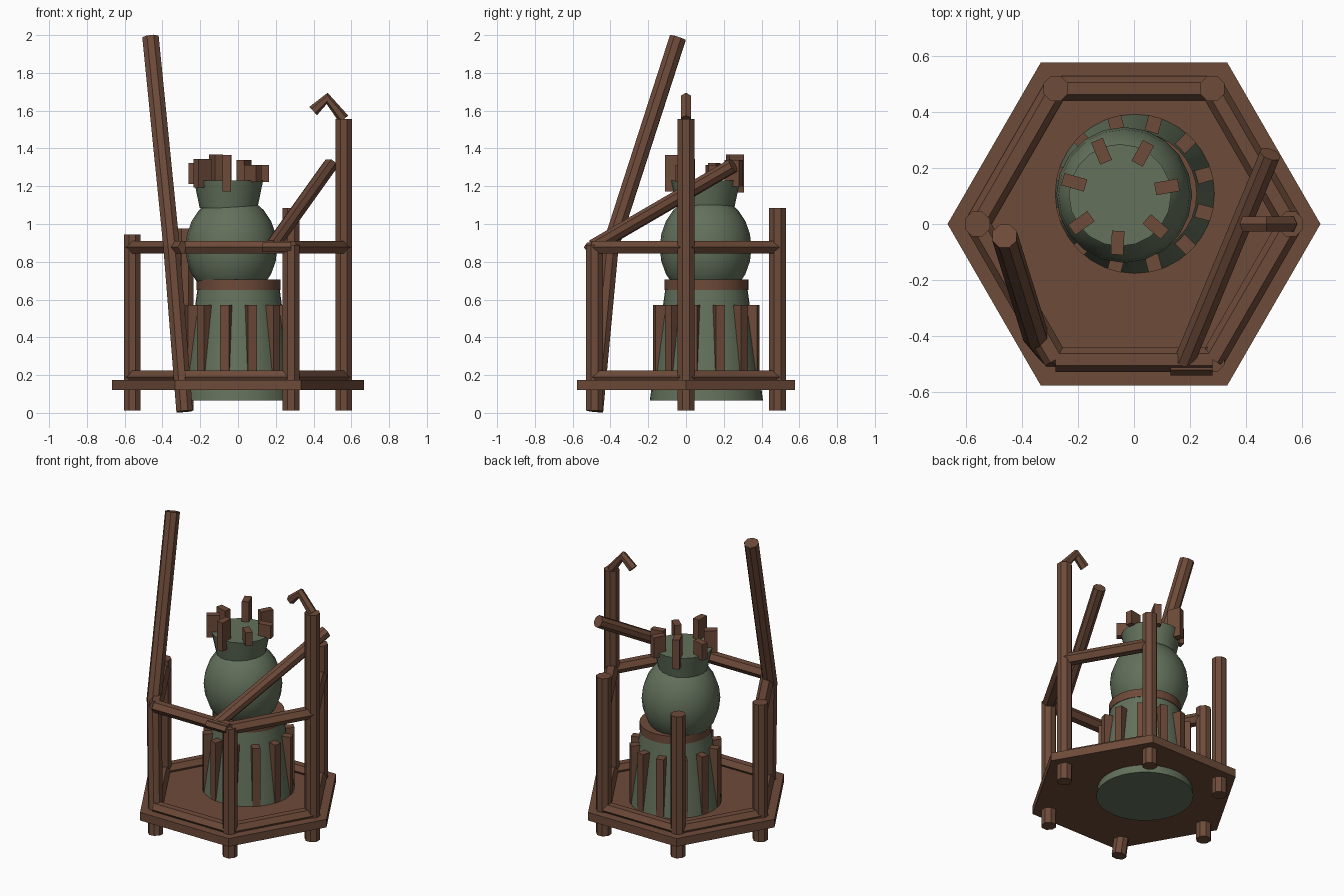
import bpy, bmesh, math
from mathutils import Vector, Matrix

if "Cube" in bpy.data.objects:
    bpy.data.objects.remove(bpy.data.objects["Cube"])


def material(name, rgb):
    m = bpy.data.materials.new(name)
    m.diffuse_color = (*rgb, 1)
    m.use_nodes = True
    m.node_tree.nodes["Principled BSDF"].inputs["Base Color"].default_value = m.diffuse_color
    return m


WOOD = material("brown_wood", (0.153, 0.069, 0.041))
GREEN = material("grey_green", (0.125, 0.165, 0.105))


def finish(name, bm, mat, smooth=False):
    bmesh.ops.recalc_face_normals(bm, faces=bm.faces)
    me = bpy.data.meshes.new(name)
    bm.to_mesh(me)
    bm.free()
    me.materials.append(mat)
    ob = bpy.data.objects.new(name, me)
    bpy.context.collection.objects.link(ob)
    if smooth:
        bpy.ops.object.select_all(action='DESELECT')
        bpy.context.view_layer.objects.active = ob
        ob.select_set(True)
        bpy.ops.object.shade_smooth_by_angle(angle=math.radians(35))
    return ob


def beam(name, points, r, sides=8, flat=1.0, turn=0.0):
    """Prism swept along a short path with shared rings at the bends."""
    pts = [Vector(p) for p in points]
    bm = bmesh.new()
    rings = []
    for i, p in enumerate(pts):
        d = (pts[min(i + 1, len(pts) - 1)] - pts[max(i - 1, 0)]).normalized()
        if i not in (0, len(pts) - 1):
            d = ((pts[i + 1] - p).normalized() + (p - pts[i - 1]).normalized()).normalized()
        ref = Vector((0, 0, 1)) if abs(d.z) < 0.85 and len(pts) == 2 else Vector((0, 1, 0))
        side = d.cross(ref).normalized()
        up = side.cross(d)
        angles = [turn + 2 * math.pi * k / sides for k in range(sides)]
        rings.append([bm.verts.new(p + side * r * math.cos(a) + up * r * flat * math.sin(a))
                      for a in angles])
    for a, b in zip(rings, rings[1:]):
        for k in range(sides):
            n = (k + 1) % sides
            bm.faces.new((a[k], a[n], b[n], b[k]))
    bm.faces.new(rings[0])
    bm.faces.new(rings[-1])
    return finish(name, bm, WOOD)


def cone(name, x, y, z0, z1, r0, r1, mat, sides=24, smooth=True):
    bm = bmesh.new()
    bmesh.ops.create_cone(bm, cap_ends=True, segments=sides, radius1=r0, radius2=r1, depth=z1 - z0,
                          matrix=Matrix.Translation((x, y, (z0 + z1) / 2)))
    return finish(name, bm, mat, smooth)


def radial_box(name, x, y, angle, r0, r1, width, z0, z1):
    bm = bmesh.new()
    m = (Matrix.Translation((x, y, (z0 + z1) / 2)) @ Matrix.Rotation(angle, 4, 'Z')
         @ Matrix.Translation(((r0 + r1) / 2, 0, 0)) @ Matrix.Diagonal((r1 - r0, width, z1 - z0, 1)))
    bmesh.ops.create_cube(bm, size=1, matrix=m)
    return finish(name, bm, WOOD)


# Hexagonal platform, corners on the x axis
bm = bmesh.new()
for z in (0.12, 0.175):
    bm.faces.new([bm.verts.new((0.667 * math.cos(k * math.pi / 3), 0.667 * math.sin(k * math.pi / 3), z))
                  for k in range(6)])
bm.verts.ensure_lookup_table()
for k in range(6):
    n = (k + 1) % 6
    bm.faces.new((bm.verts[k], bm.verts[n], bm.verts[n + 6], bm.verts[k + 6]))
finish("platform", bm, WOOD)

# Corner posts, counter-clockwise from the right; the front left one is the bent mast
corners = [(0.56 * math.cos(k * math.pi / 3), 0.56 * math.sin(k * math.pi / 3)) for k in range(6)]
for k, top in {0: 1.555, 1: 1.085, 2: 0.975, 3: 0.945, 5: 0.89}.items():
    x, y = corners[k]
    beam(f"post_{k}", [(x, y, 0.012), (x, y, top)], 0.048, turn=math.pi / 8)
beam("mast", [(-0.283, -0.482, 0.008), (-0.352, -0.40, 0.88), (-0.463, -0.043, 1.987)],
     0.047, turn=math.pi / 8)

# Rails: six low, four high
for k in range(6):
    a, b = corners[k], corners[(k + 1) % 6]
    beam(f"low_rail_{k}", [(*a, 0.19), (*b, 0.19)], 0.044, 6, 0.9)
    if k in (0, 3, 4, 5):
        beam(f"high_rail_{k}", [(*a, 0.877), (*b, 0.877)], 0.044, 6, 0.9)

# Slanted brace, its short foot and the hook on the tall post
beam("brace", [(0.18, -0.49, 0.88), (0.487, 0.25, 1.31)], 0.04, 8, turn=math.pi / 8)
beam("brace_foot", [(0.13, -0.505, 0.877), (0.28, -0.505, 0.877)], 0.036, 6, 0.8)
beam("hook", [(0.56, 0, 1.555), (0.472, 0, 1.665), (0.398, 0, 1.598)], 0.03, 6)

# Tapered tower base with ribs and band
TX, TY = 0.003, 0.108
cone("tower_base", TX, TY, 0.065, 0.66, 0.30, 0.217, GREEN, 32)
cone("tower_band", TX, TY, 0.65, 0.705, 0.222, 0.222, WOOD, 32)
for k in range(12):
    radial_box(f"rib_{k}", TX, TY, math.radians(15 + 30 * k), 0.19, 0.285, 0.05, 0.15, 0.57)

# Bulging body
bm = bmesh.new()
bmesh.ops.create_uvsphere(bm, u_segments=20, v_segments=12, radius=1,
                          matrix=Matrix.Translation((-0.035, 0.104, 0.875))
                          @ Matrix.Diagonal((0.243, 0.243, 0.28, 1)))
finish("tower_bulb", bm, GREEN, True)

# Flared crown with uneven battlements
CX, CY = -0.05, 0.103
cone("crown", CX, CY, 1.085, 1.23, 0.153, 0.183, GREEN, 20)
for k, half in enumerate((0.045, 0.07, 0.1, 0.055, 0.075, 0.097, 0.045)):
    radial_box(f"battlement_{k}", CX, CY, math.radians(10) + k * 2 * math.pi / 7,
               0.128, 0.213, 0.045, 1.268 - half, 1.268 + half)
